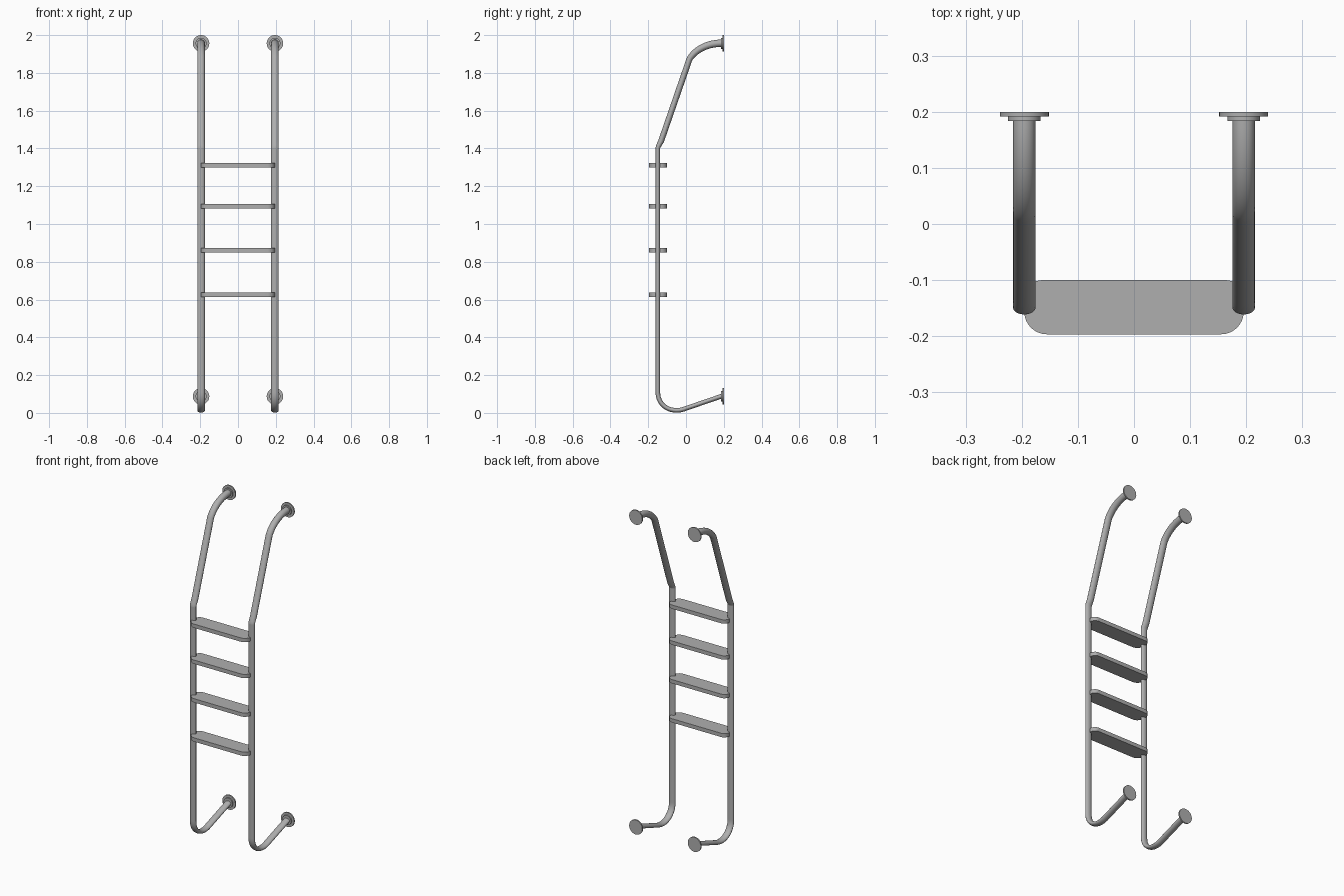
import bpy, bmesh, math
from mathutils import Vector

if "Cube" in bpy.data.objects:
    bpy.data.objects.remove(bpy.data.objects["Cube"])

RAIL_X = 0.1955

# Dark grey metal
metal = bpy.data.materials.new("dark_grey_metal")
metal.diffuse_color = (0.43, 0.43, 0.43, 1)
metal.use_nodes = True
metal.node_tree.nodes["Principled BSDF"].inputs["Base Color"].default_value = metal.diffuse_color


def finish(name, bm, mirror=False):
    bmesh.ops.recalc_face_normals(bm, faces=bm.faces)
    me = bpy.data.meshes.new(name)
    bm.to_mesh(me)
    bm.free()
    me.materials.append(metal)
    ob = bpy.data.objects.new(name, me)
    bpy.context.collection.objects.link(ob)
    bpy.ops.object.select_all(action='DESELECT')
    ob.select_set(True)
    bpy.context.view_layer.objects.active = ob
    bpy.ops.object.shade_smooth_by_angle(angle=math.radians(35))
    if mirror:
        ob.modifiers.new("Mirror", 'MIRROR')
    return ob


def bridge(bm, rings):
    """Skin a row of equal rings and cap both ends."""
    n = len(rings[0])
    for u, v in zip(rings, rings[1:]):
        for k in range(n):
            j = (k + 1) % n
            bm.faces.new((u[k], u[j], v[j], v[k]))
    bm.faces.new(rings[0])
    bm.faces.new(rings[-1])


def bezier(a, b, c, d, n=12):
    """Cubic curve of (y, z, in-plane radius) points."""
    a, b, c, d = map(Vector, (a, b, c, d))
    return [a * (1-t)**3 + b * 3*t*(1-t)**2 + c * 3*t*t*(1-t) + d * t**3
            for t in (i / n for i in range(n + 1))]


def tube(name, path, rx=0.02, sides=24):
    """Oval tube swept along a path in the side plane."""
    bm = bmesh.new()
    rings = []
    for i, p in enumerate(path):
        q, r = path[max(i-1, 0)], path[min(i+1, len(path)-1)]
        ty, tz = r[0] - q[0], r[1] - q[1]
        length = math.hypot(ty, tz)
        ny, nz = -tz / length, ty / length
        ring = []
        for k in range(sides):
            a = math.tau * k / sides
            s = p[2] * math.sin(a)
            ring.append(bm.verts.new((RAIL_X + rx * math.cos(a), p[0] + ny*s, p[1] + nz*s)))
        rings.append(ring)
    bridge(bm, rings)
    return finish(name, bm, mirror=True)


def flange(name, z):
    """Wall plate with a smaller collar, turned around the y axis."""
    bm = bmesh.new()
    profile = [(0.0437, 0.2), (0.0437, 0.192), (0.029, 0.192), (0.029, 0.184)]
    n = 32
    bridge(bm, [[bm.verts.new((RAIL_X + r*math.cos(math.tau*k/n), y, z + r*math.sin(math.tau*k/n)))
                 for k in range(n)] for r, y in profile])
    return finish(name, bm, mirror=True)


def step(name, z, thick=0.023):
    """Flat tread with rounded corners."""
    bm = bmesh.new()
    x, y0, y1 = 0.1955, -0.1965, -0.1
    corners = [(x, y0, -90, 0.04), (x, y1, 0, 0.032), (-x, y1, 90, 0.032), (-x, y0, 180, 0.04)]
    verts = []
    for cx, cy, start, r in corners:
        ox = cx - math.copysign(r, cx)
        oy = cy + (r if cy == y0 else -r)
        for k in range(9):
            a = math.radians(start + 90 * k / 8)
            verts.append(bm.verts.new((ox + r*math.cos(a), oy + r*math.sin(a), z - thick/2)))
    face = bm.faces.new(verts)
    ext = bmesh.ops.extrude_face_region(bm, geom=[face])
    bmesh.ops.translate(bm, vec=(0, 0, thick),
                        verts=[g for g in ext['geom'] if isinstance(g, bmesh.types.BMVert)])
    return finish(name, bm)


# Lower rails: upright, bottom bend and wall stay
T = 0.0122
lower = [Vector((-0.149, 1.402, T))]
lower += bezier((-0.149, 0.11, T), (-0.149, 0.03, T), (-0.07, -0.006, T), (0.0, 0.024, T), 16)
lower += [Vector((0.19, 0.089, T))]
tube("lower_rails", lower)

# Upper rails: leaning handrail curving back to the wall
upper = [Vector((-0.149, 1.385, T)), Vector((-0.149, 1.402, T)),
         Vector((-0.1455, 1.413, 0.0133)), Vector((-0.132, 1.438, 0.0155))]
upper += bezier((0.018, 1.872, 0.016), (0.045, 1.918, 0.018), (0.105, 1.957, 0.019), (0.19, 1.957, 0.0195), 14)
tube("upper_rails", upper)

# Wall plates
flange("upper_wall_plates", 1.9563)
flange("lower_wall_plates", 0.088)

# Treads
for i, z in enumerate((0.625, 0.861, 1.094, 1.311)):
    step(f"step_{i + 1}", z)
